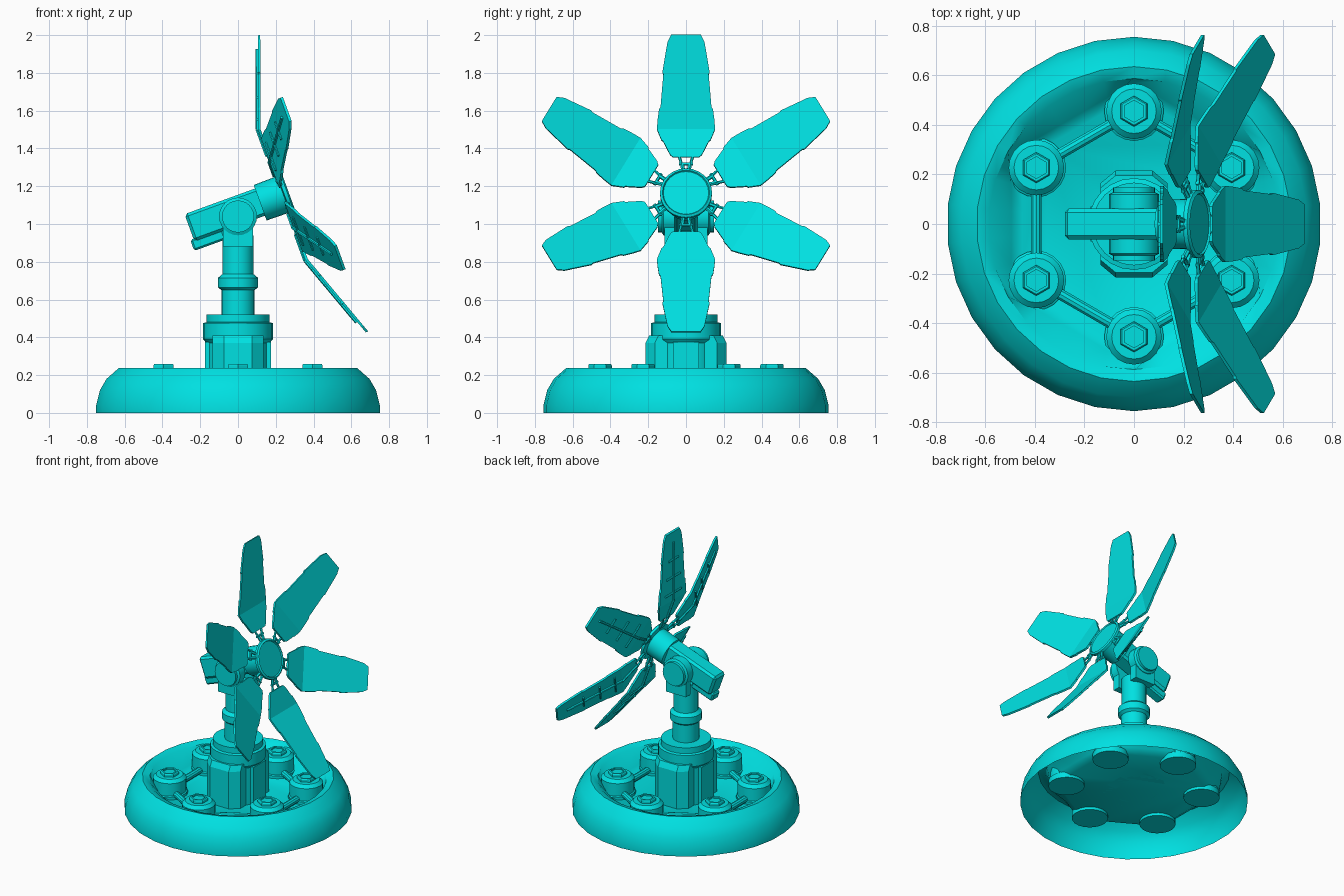
import bpy, bmesh
from math import sin, cos, pi, radians
from mathutils import Matrix, Vector

if "Cube" in bpy.data.objects:
    bpy.data.objects.remove(bpy.data.objects["Cube"])

MAT = bpy.data.materials.new("cyan_paint")
MAT.diffuse_color = (0.0, 0.75, 0.76, 1)
MAT.use_nodes = True
MAT.node_tree.nodes["Principled BSDF"].inputs["Base Color"].default_value = MAT.diffuse_color


def place(name, mesh, mtx=Matrix()):
    ob = bpy.data.objects.new(name, mesh)
    bpy.context.collection.objects.link(ob)
    ob.matrix_world = mtx
    return ob


def finish(bm, name):
    bmesh.ops.recalc_face_normals(bm, faces=bm.faces)
    me = bpy.data.meshes.new(name)
    bm.to_mesh(me)
    bm.free()
    me.materials.append(MAT)
    return me


def smooth(ob, angle=35):
    bpy.ops.object.select_all(action='DESELECT')
    ob.select_set(True)
    bpy.context.view_layer.objects.active = ob
    bpy.ops.object.shade_smooth_by_angle(angle=radians(angle))


def lathe(name, profile, n=24, mtx=Matrix(), caps=(True, True), start=pi / 2, radius=None):
    """Spin (r, z) points round local z; radius(i, r, angle) may reshape a ring."""
    bm = bmesh.new()
    rings = []
    for i, (r, z) in enumerate(profile):
        ring = []
        for k in range(n):
            a = start + 2 * pi * k / n
            q = radius(i, r, a) if radius else r
            ring.append(bm.verts.new((q * cos(a), q * sin(a), z)))
        rings.append(ring)
    for a, b in zip(rings, rings[1:]):
        for k in range(n):
            bm.faces.new((a[k], a[(k + 1) % n], b[(k + 1) % n], b[k]))
    for use, ring in zip(caps, (rings[0], rings[-1])):
        if use:
            bm.faces.new(ring)
    ob = place(name, finish(bm, name), mtx)
    if n > 8:
        smooth(ob)
    return ob


def add_rod(bm, p, q, r, n=6):
    p, q = Vector(p), Vector(q)
    d = q - p
    m = Matrix.Translation((p + q) / 2) @ d.to_track_quat('Z', 'Y').to_matrix().to_4x4()
    bmesh.ops.create_cone(bm, cap_ends=True, segments=n, radius1=r, radius2=r,
                          depth=d.length, matrix=m)


def box(name, lo, hi, mtx=Matrix(), bevel=0.0):
    lo, hi = Vector(lo), Vector(hi)
    bm = bmesh.new()
    bmesh.ops.create_cube(bm, size=1, matrix=Matrix.Translation((lo + hi) / 2)
                          @ Matrix.Diagonal((*(hi - lo), 1)))
    if bevel:
        bmesh.ops.bevel(bm, geom=bm.edges[:], offset=bevel, segments=1, affect='EDGES')
    return place(name, finish(bm, name), mtx)


# Dished base shell: round rim running down into a hexagonal floor, open underneath
def hex_ring(i, r, a):
    if i < 6:
        return r
    d = (a + pi / 6) % (pi / 3) - pi / 6      # flats face 0, 60, 120 degrees
    return r / cos(d)


lathe("base_shell", [(.755, 0), (.755, .04), (.735, .12), (.70, .18), (.635, .237),
                     (.587, .222), (.495, .13), (.45, .1)], 30,
      caps=(False, True), radius=hex_ring)

# Six bolted bosses joined by a hexagon of pipes
spots = [Vector((.455 * cos(pi / 2 + k * pi / 3), .455 * sin(pi / 2 + k * pi / 3), 0))
         for k in range(6)]
for p in spots:
    m = Matrix.Translation(p)
    lathe("boss", [(.12, .08), (.12, .12), (.112, .125), (.112, .215), (.09, .237)], 20, m)
    lathe("bolt", [(.062, .23), (.062, .252), (.056, .26), (.044, .26), (.044, .25)], 6, m)
bm = bmesh.new()
for a, b in zip(spots, spots[1:] + spots[:1]):
    add_rod(bm, a + Vector((0, 0, .13)), b + Vector((0, 0, .13)), .023, 10)
smooth(place("base_pipes", finish(bm, "base_pipes")))

# Column with collar and side housings
lathe("column", [(.168, .1), (.168, .37), (.185, .39), (.185, .475), (.167, .48),
                 (.167, .522), (.09, .522)], 24)
for s in (1, -1):
    bm = bmesh.new()
    rings = []
    for z, y in ((.1, .215), (.37, .215), (.41, .195)):
        rings.append([bm.verts.new((x, s * q, z)) for x, q in
                      ((-.135, .08), (-.135, y - .05), (-.075, y), (.075, y),
                       (.135, y - .05), (.135, .08))])
    for a, b in zip(rings, rings[1:]):
        for k in range(6):
            bm.faces.new((a[k], a[(k + 1) % 6], b[(k + 1) % 6], b[k]))
    bm.faces.new(rings[0])
    bm.faces.new(rings[-1])
    place("column_housing", finish(bm, "column_housing"))
    box("column_panel", (.1 * s, -.07, .1), (.176 * s, .07, .375))

# Neck and two-sided hinge
lathe("neck", [(.088, .5), (.088, .65), (.106, .665), (.106, .715), (.082, .735),
               (.082, .94)], 20)
for s in (1, -1):
    box("fork_arm", (-.08, s * .06, .88), (.08, s * .115, 1.03))
    m = Matrix.Translation((0, 0, 1.04)) @ Matrix.Rotation(-s * pi / 2, 4, 'X')
    lathe("hinge_disc", [(.1, .06), (.1, .12), (.085, .128), (.085, .148)], 24, m)

# Tilted head: local x runs along the rotor axis, 20 degrees above level
HEAD = Matrix.Translation((0, 0, 1.04)) @ Matrix.Rotation(radians(-20), 4, 'Y')
box("head_body", (-.262, -.062, -.045), (.16, .062, .108), HEAD, .015)
box("head_underside", (-.28, -.04, -.092), (-.1, .04, -.03), HEAD, .01)
ROTOR = HEAD @ Matrix.Translation((0, 0, .028))
lathe("hub", [(.1, .135), (.102, .265), (.138, .27), (.138, .288), (.125, .296),
              (.12, .288)], 24, ROTOR @ Matrix.Rotation(pi / 2, 4, 'Y'))

# Blade: flat root in the rotor plane, outer part bent forward 20 degrees
BEND, SLOPE = .367, .362


def ahead(r):
    return .27 + max(0, r - BEND) * SLOPE


outline = [(.21, .07), (.225, .085), (.30, .122), (.305, .13), (.367, .154), (.415, .15),
           (.465, .143), (.475, .135), (.64, .12), (.65, .125), (.80, .098), (.836, .078)]
bm = bmesh.new()
T = .014
rows = [[bm.verts.new((ahead(r) + dx, y, r)) for dx, y in
         ((0, -w), (0, w), (-T, w), (-T, -w))] for r, w in outline]
for a, b in zip(rows, rows[1:]):
    for k in range(4):
        bm.faces.new((a[k], a[(k + 1) % 4], b[(k + 1) % 4], b[k]))
bm.faces.new(rows[0])
bm.faces.new(rows[-1])
# Rear spine and cross ribs
add_rod(bm, (ahead(.37) - .018, 0, .37), (ahead(.77) - .018, 0, .77), .009)
add_rod(bm, (.252, 0, .22), (.252, 0, .37), .009)
for r, w in ((.42, .09), (.53, .075), (.65, .055)):
    add_rod(bm, (ahead(r) - .018, -w, r), (ahead(r) - .018, w, r), .007)
# Mounting struts to the hub
for s in (1, -1):
    add_rod(bm, (.272, s * .012, .12), (.262, s * .022, .175), .011)
    add_rod(bm, (.262, s * .022, .165), (.258, s * .038, .225), .008)
add_rod(bm, (.262, -.036, .172), (.262, .036, .172), .009)
blade = finish(bm, "blade")
for k in range(6):
    place("blade", blade, ROTOR @ Matrix.Rotation(k * pi / 3, 4, 'X'))
